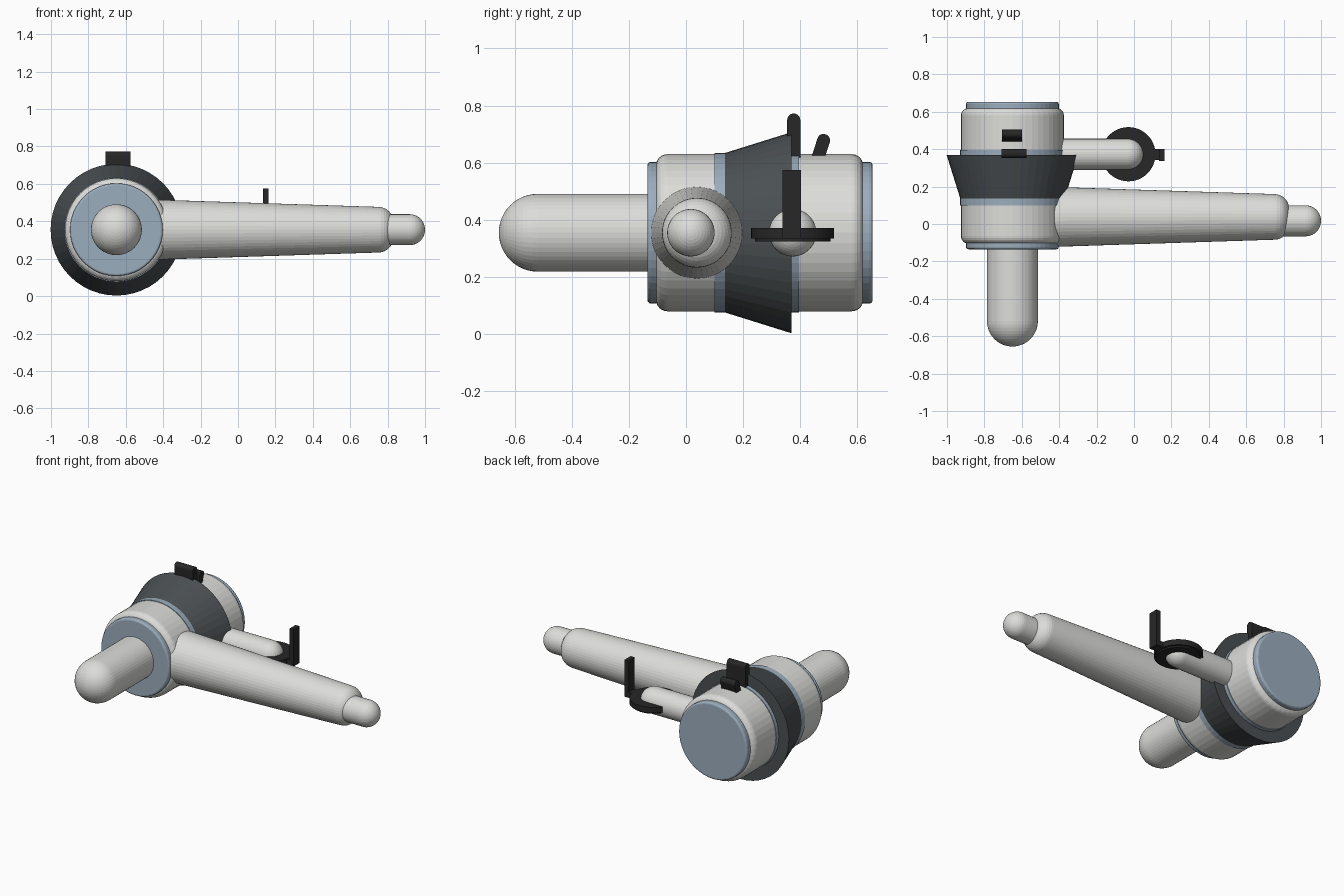
import bpy, bmesh
from math import sin, cos, pi, radians
from mathutils import Matrix, Vector

if "Cube" in bpy.data.objects:
    bpy.data.objects.remove(bpy.data.objects["Cube"], do_unlink=True)

SIDES = 48
AXIS_X, AXIS_Z = -0.65, 0.355


def material(name, rgb):
    m = bpy.data.materials.new(name)
    m.use_nodes = True
    m.diffuse_color = (*rgb, 1)
    m.node_tree.nodes["Principled BSDF"].inputs["Base Color"].default_value = (*rgb, 1)
    return m


WHITE = material("warm white", (0.72, 0.72, 0.70))
BLUE = material("blue grey", (0.33, 0.42, 0.51))
GREY = material("dark grey", (0.07, 0.08, 0.085))
BLACK = material("black", (0.02, 0.02, 0.02))


def finish(name, bm, mat):
    bmesh.ops.recalc_face_normals(bm, faces=bm.faces)
    me = bpy.data.meshes.new(name)
    bm.to_mesh(me)
    bm.free()
    ob = bpy.data.objects.new(name, me)
    bpy.context.collection.objects.link(ob)
    me.materials.append(mat)
    return ob


def corner(t, r, size, end, steps=6):
    """Quarter round at an end (+1 or -1) of a turned profile."""
    pts = [(t + end * size * (sin(a) - 1), r + size * (cos(a) - 1))
           for a in (i * pi / 2 / steps for i in range(steps + 1))]
    return pts if end > 0 else pts[::-1]


def turned(name, profile, axis, origin, mat):
    """Revolve (distance, radius) points about an axis, capping both ends."""
    axis = Vector(axis)
    side = Vector((0, 0, 1)) if abs(axis.z) < 0.5 else Vector((1, 0, 0))
    other = axis.cross(side)
    bm = bmesh.new()
    rings = []
    for t, r in profile:
        rings.append([bm.verts.new(Vector(origin) + axis * t
                      + (side * cos(a) + other * sin(a)) * max(r, 0.001))
                      for a in (2 * pi * i / SIDES for i in range(SIDES))])
    for a, b in zip(rings, rings[1:]):
        for i in range(SIDES):
            j = (i + 1) % SIDES
            bm.faces.new((a[i], a[j], b[j], b[i]))
    bm.faces.new(rings[0])
    bm.faces.new(rings[-1])
    return finish(name, bm, mat)


def block(name, lo, hi, mat, bevel=0.0, tilt=0.0):
    lo, hi = Vector(lo), Vector(hi)
    bm = bmesh.new()
    bmesh.ops.create_cube(bm, size=1)
    bmesh.ops.scale(bm, vec=hi - lo, verts=bm.verts)
    if bevel:
        # round only the top edges that run across the model
        edges = [e for e in bm.edges if all(v.co.z > 0 for v in e.verts)
                 and abs(e.verts[0].co.x - e.verts[1].co.x) > 0.01]
        bmesh.ops.bevel(bm, geom=edges, offset=bevel, segments=5, profile=0.5, affect='EDGES')
    bmesh.ops.transform(bm, verts=bm.verts, matrix=Matrix.Translation((lo + hi) / 2)
                        @ Matrix.Rotation(tilt, 4, 'X'))
    return finish(name, bm, mat)


# Main drum, running front to back
Y, X = (0, 1, 0), (1, 0, 0)
centre = (AXIS_X, 0, AXIS_Z)
turned("drum", corner(-0.105, 0.275, 0.04, -1) + corner(0.62, 0.275, 0.04, 1), Y, centre, WHITE)
turned("front_cap", corner(-0.135, 0.248, 0.012, -1, 3) + [(0, 0.248)], Y, centre, BLUE)
turned("rear_cap", [(0.5, 0.248)] + corner(0.653, 0.248, 0.012, 1, 3), Y, centre, BLUE)
turned("front_band", [(0.10, 0.279), (0.14, 0.279)], Y, centre, BLUE)
turned("rear_band", [(0.36, 0.279), (0.395, 0.279)], Y, centre, BLUE)
turned("flared_collar", [(0.133, 0.278), (0.37, 0.352)], Y, centre, GREY)

# Round-ended grip at the front
turned("grip", corner(-0.655, 0.136, 0.136, -1, 12) + [(-0.1, 0.136)], Y, centre, WHITE)

# Long tapered arm and its tip
turned("long_arm", corner(-0.45, 0.16, 0.03, -1) + corner(0.83, 0.122, 0.08, 1, 8), X,
       (0, 0.038, AXIS_Z), WHITE)
turned("arm_tip", [(0.6, 0.083)] + corner(1.0, 0.083, 0.083, 1, 10), X,
       (0, 0.017, AXIS_Z), WHITE)

# Short arm with its disc and upright post
turned("short_arm", [(-0.5, 0.083)] + corner(0.05, 0.083, 0.083, 1, 10), X,
       (0, 0.373, AXIS_Z), WHITE)
turned("disc", [(0.325, 0.132), (0.335, 0.132), (0.335, 0.145), (0.372, 0.145)],
       (0, 0, 1), (-0.03, 0.373, 0), BLACK)
block("post_foot", (0.09, 0.342, 0.335), (0.163, 0.402, 0.371), BLACK)
block("post", (0.134, 0.338, 0.335), (0.163, 0.402, 0.575), BLACK)

# Raised tabs on top of the drum
block("tall_tab", (-0.708, 0.354, 0.58), (-0.574, 0.4, 0.772), BLACK, bevel=0.022)
block("short_tab", (-0.705, 0.447, 0.58), (-0.598, 0.492, 0.702), BLACK, bevel=0.021,
      tilt=radians(-18))
